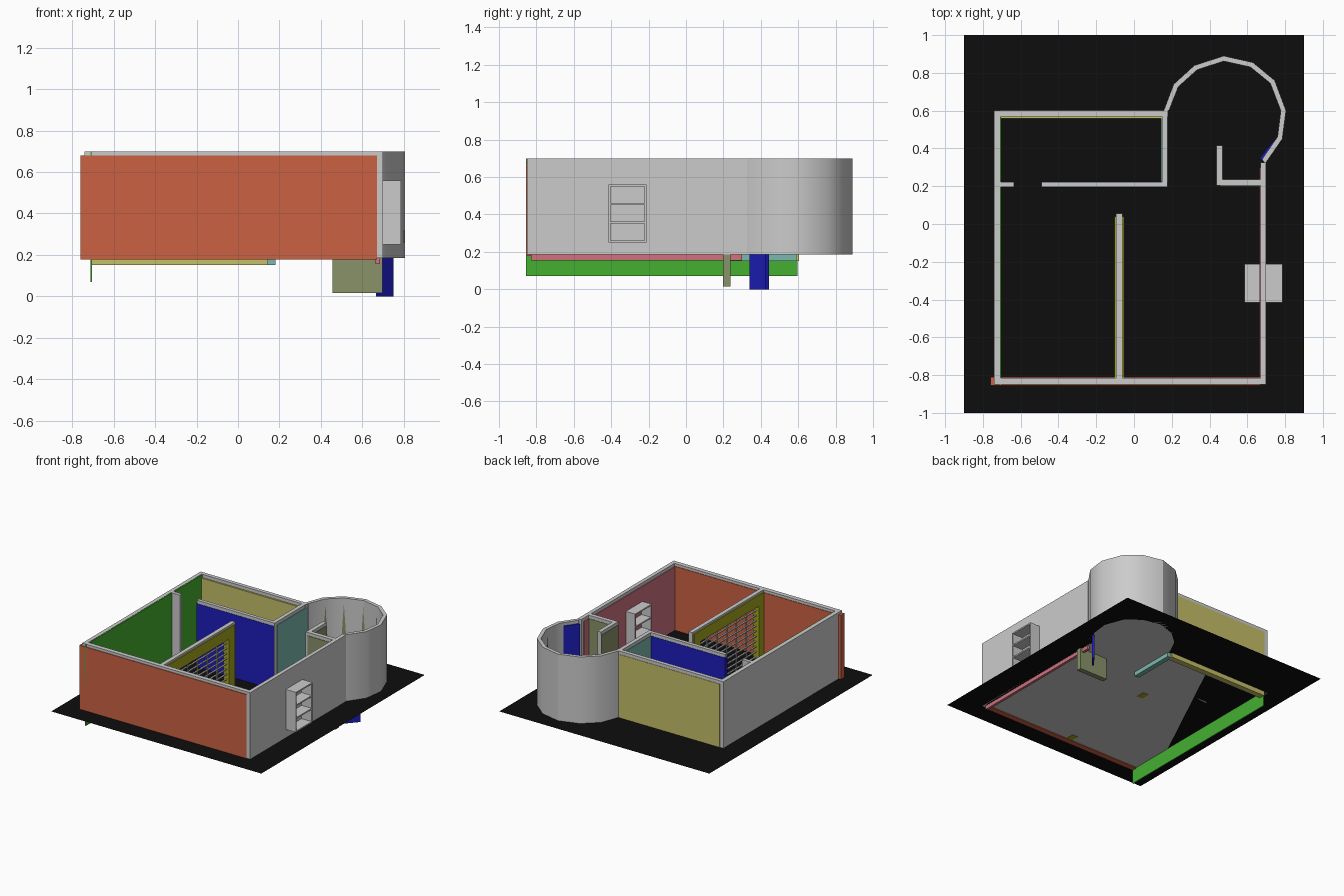
import bpy
import bmesh
from mathutils import Vector

if "Cube" in bpy.data.objects:
    bpy.data.objects.remove(bpy.data.objects["Cube"], do_unlink=True)


def material(name, r, g, b):
    m = bpy.data.materials.new(name)
    m.use_nodes = True
    m.diffuse_color = (r, g, b, 1)
    m.node_tree.nodes["Principled BSDF"].inputs["Base Color"].default_value = (r, g, b, 1)
    return m


BLACK = material("black ground", .004, .004, .004)
GRAY = material("plaster gray", .6, .6, .6)
ORANGE = material("brick orange", .6, .12, .057)
GREEN = material("leaf green", .058, .43, .03)
BLUE = material("deep blue", .012, .012, .5)
YELLOW = material("pale yellow", .56, .52, .14)
TEAL = material("soft teal", .2, .48, .42)
PINK = material("rose pink", .62, .17, .21)
SAGE = material("sage", .25, .29, .14)
OLIVE = material("olive yellow", .38, .38, .012)


def finish(name, bm, mat):
    bmesh.ops.recalc_face_normals(bm, faces=bm.faces)
    mesh = bpy.data.meshes.new(name)
    bm.to_mesh(mesh)
    bm.free()
    mesh.materials.append(mat)
    ob = bpy.data.objects.new(name, mesh)
    bpy.context.collection.objects.link(ob)
    return ob


def prism(name, pts, z0, z1, mat):
    """Extrude a plan outline from z0 up to z1 (flat sheet if equal)."""
    bm = bmesh.new()
    face = bm.faces.new([bm.verts.new((x, y, z0)) for x, y in pts])
    if z1 > z0:
        out = bmesh.ops.extrude_face_region(bm, geom=[face])
        verts = [v for v in out["geom"] if isinstance(v, bmesh.types.BMVert)]
        bmesh.ops.translate(bm, verts=verts, vec=(0, 0, z1 - z0))
    return finish(name, bm, mat)


def box(name, x0, x1, y0, y1, z0, z1, mat):
    return prism(name, [(x0, y0), (x1, y0), (x1, y1), (x0, y1)], z0, z1, mat)


BASE, TOP, PAINT = .185, .70, .675

# Ground sheet
box("ground", -.9, .9, -1, 1, BASE, BASE, BLACK)

# Plain walls
for name, x0, x1, y0, y1 in (
        ("front_wall", -.74, .70, -.85, -.815),
        ("left_wall", -.74, -.71, -.85, .60),
        ("back_wall", -.74, .18, .57, .60),
        ("back_room_side_wall", .147, .177, .195, .60),
        ("doorway_stub_wall", -.74, -.635, .195, .222),
        ("back_room_front_wall", -.49, .177, .195, .222),
        ("right_wall", .67, .70, -.85, .325),
        ("nook_wall", .438, .69, .203, .235),
        ("nook_stub_wall", .438, .468, .203, .415)):
    box(name, x0, x1, y0, y1, BASE, TOP, GRAY)

# Round bay wall
outer = [Vector(p) for p in ((.157, .60), (.21, .74), (.32, .84), (.475, .89), (.63, .855),
                             (.745, .76), (.805, .60), (.785, .45), (.695, .32))]
centre = Vector((.48, .6))


def inset(p, d):
    return p + (centre - p).normalized() * d


inner = [inset(p, .028) for p in outer]
bay = prism("bay_wall", outer + inner[::-1], BASE, TOP, GRAY)
bpy.ops.object.select_all(action="DESELECT")
bay.select_set(True)
bpy.context.view_layer.objects.active = bay
bpy.ops.object.shade_smooth_by_angle()

# Floor underside
floor = [(-.72, -.83), (.685, -.83), (.685, .32)] + [tuple(p) for p in inner[:0:-1]]
floor += [(.165, .58), (-.2, .58), (-.72, -.5)]
prism("floor_underside", floor, BASE - .002, BASE - .002, GRAY)

# Coloured wall cladding
box("front_cladding", -.76, .67, -.855, -.811, .178, .68, ORANGE)
box("left_cladding", -.711, -.704, -.855, .597, .07, TOP - .002, GREEN)
box("back_cladding", -.71, .15, .558, .603, .15, PAINT, YELLOW)
box("back_room_side_cladding", .143, .181, .222, .59, .15, PAINT, TEAL)
box("back_room_front_cladding", -.492, .172, .192, .225, BASE, PAINT, BLUE)
box("right_cladding", .664, .684, -.83, .30, .155, PAINT, PINK)
box("nook_cladding", .455, .698, .199, .238, .015, PAINT, SAGE)
box("nook_stub_cladding", .434, .471, .206, .412, BASE, PAINT, SAGE)
prism("bay_cladding", [(.665, .348), (.675, .34), (.75, .425), (.74, .443)], 0, PAINT, BLUE)

# Pointed painted patches in the bay corners
for i in range(1, 7):
    p = inset(outer[i], .037)
    r = (centre - p).normalized()
    side = Vector((-r.y, r.x)) * .03
    bm = bmesh.new()
    bm.faces.new([bm.verts.new((q.x, q.y, z)) for q, z in
                  ((p - side, BASE), (p + side, BASE), (p, .66))])
    finish("bay_patch", bm, SAGE)

# Open partition: posts, beam, cap and rails
PX = -.078
for y in (-.815, -.03):
    box("partition_post", PX - .024, PX + .024, y, y + .07, BASE - .004, .685, OLIVE)
box("partition_beam", PX - .024, PX + .024, -.815, .04, .60, .685, OLIVE)
box("partition_cap", PX - .016, PX + .016, -.82, .055, .605, TOP, GRAY)
box("partition_end", PX - .016, PX + .016, .03, .055, BASE, TOP, GRAY)
for i in range(10):
    z = .2 + i * .04
    box("partition_rail", PX - .006, PX + .006, -.75, -.03, z, z + .007, GRAY)
for i in range(1, 6):
    y = -.75 + i * .12
    box("partition_bar", PX - .004, PX + .004, y, y + .008, BASE, .60, GRAY)

# Shelf unit set through the right wall
SX0, SX1, SY0, SY1, SZ0, SZ1 = .585, .787, -.415, -.212, .25, .56
for y in (SY0, SY1 - .01):
    box("shelf_side", SX0, SX1, y, y + .01, SZ0, SZ1, GRAY)
for z in (SZ0, .353, .452, SZ1 - .01):
    box("shelf_board", SX0, SX1, SY0, SY1, z, z + .01, GRAY)
